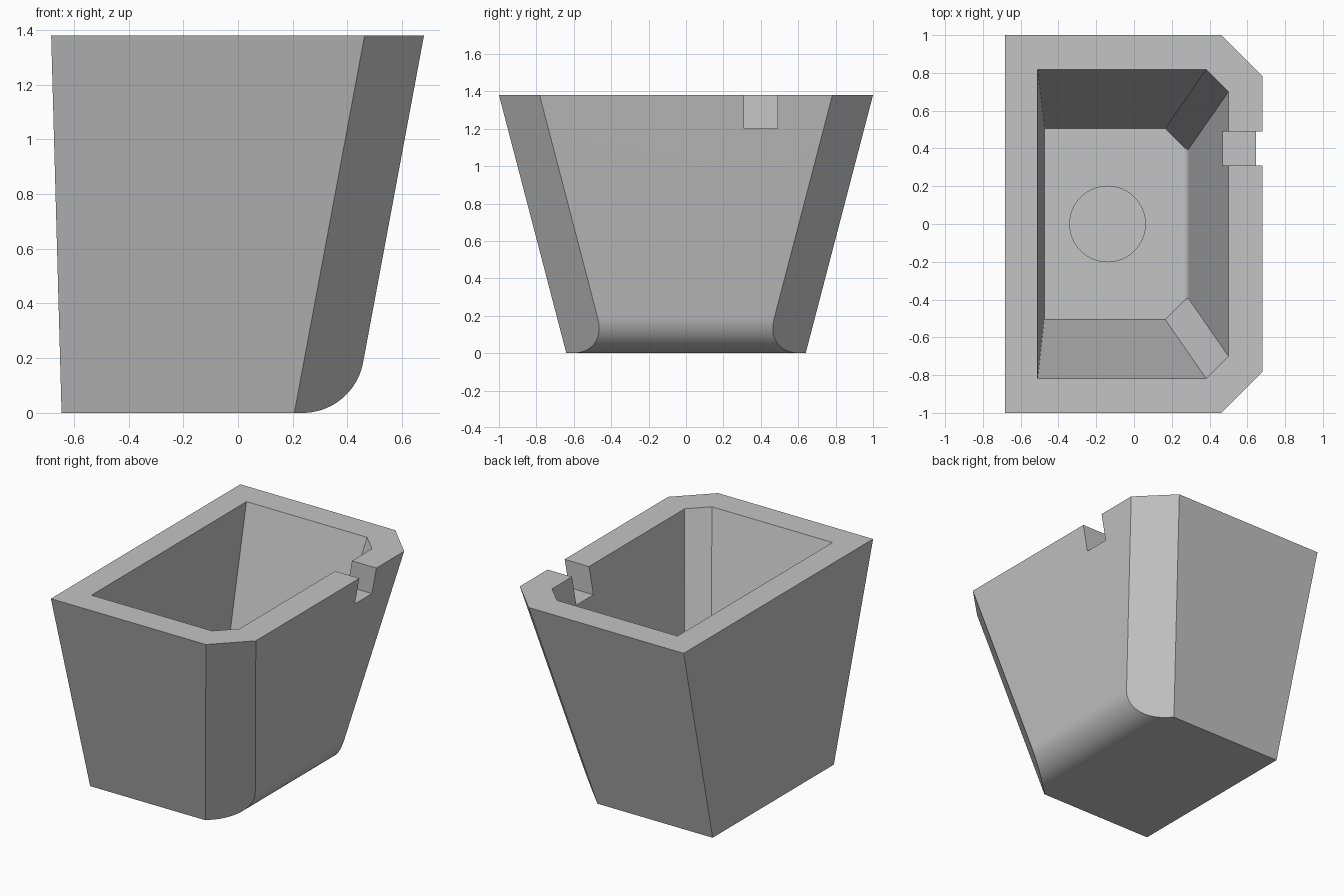
import bpy, bmesh, math
from mathutils import Vector

old = bpy.data.objects.get("Cube")
if old:
    bpy.data.objects.remove(old, do_unlink=True)

grey = bpy.data.materials.new("light grey")
grey.use_nodes = True
tone = (0.55, 0.55, 0.55, 1)
grey.diffuse_color = tone
grey.node_tree.nodes["Principled BSDF"].inputs["Base Color"].default_value = tone

HEIGHT = 1.38


def finish(bm, name):
    bmesh.ops.recalc_face_normals(bm, faces=bm.faces)
    mesh = bpy.data.meshes.new(name)
    bm.to_mesh(mesh)
    bm.free()
    obj = bpy.data.objects.new(name, mesh)
    mesh.materials.append(grey)
    bpy.context.collection.objects.link(obj)
    return obj


def tapered_tub(name, z0, left, right, depth, chamfer, radius, rise=0):
    """Solid with sloping sides, two chamfered corners and a rounded lower edge.
    left, right and depth are (bottom, top) pairs; rise extends it above the rim."""
    def at(pair, z):
        return pair[0] + (pair[1] - pair[0]) * (z - z0) / (HEIGHT - z0)

    # side profile with the fillet
    top = HEIGHT + rise
    lean = math.atan((right[1] - right[0]) / (HEIGHT - z0))
    sweep = math.pi / 2 - lean
    cx = right[0] - radius * math.tan(sweep / 2)
    steps = 20
    profile = [(at(left, top), top), (left[0], z0)]
    for i in range(steps + 1):
        a = sweep * i / steps
        profile.append((cx + radius * math.sin(a), z0 + radius * (1 - math.cos(a))))
    profile.append((at(right, top), top))
    bm = bmesh.new()
    face = bm.faces.new([bm.verts.new((x, -2, z)) for x, z in profile])
    new = bmesh.ops.extrude_face_region(bm, geom=[face])["geom"]
    bmesh.ops.translate(bm, vec=(0, 4, 0),
                        verts=[v for v in new if isinstance(v, bmesh.types.BMVert)])

    # trim the sloping ends, then the chamfered corners
    for s in (-1, 1):
        low = Vector((right[0] - chamfer, s * depth[0], z0))
        slope = Vector((right[1] - chamfer, s * depth[1], HEIGHT)) - low
        for along in (Vector((1, 0, 0)), Vector((1, -s, 0))):
            normal = along.cross(slope).normalized()
            if normal.y * s < 0:
                normal.negate()
            cut = bmesh.ops.bisect_plane(bm, geom=bm.verts[:] + bm.edges[:] + bm.faces[:],
                                         plane_co=low, plane_no=normal, clear_outer=True)
            rim = [e for e in cut["geom_cut"] if isinstance(e, bmesh.types.BMEdge)]
            bmesh.ops.contextual_create(bm, geom=rim)
    return finish(bm, name)


def carve(obj, cutter):
    cutter.hide_render = True
    mod = obj.modifiers.new("carve", "BOOLEAN")
    mod.operation, mod.solver, mod.object = "DIFFERENCE", "EXACT", cutter
    bpy.context.view_layer.objects.active = obj
    bpy.ops.object.modifier_apply(modifier=mod.name)
    bpy.data.objects.remove(cutter, do_unlink=True)


# outer shell and hollow
bin_body = tapered_tub("bin_body", 0, (-0.645, -0.683), (0.423, 0.68), (0.64, 1), 0.217, 0.225)
carve(bin_body, tapered_tub("hollow_cutter", 0.18, (-0.475, -0.51), (0.283, 0.5),
                            (0.505, 0.818), 0.118, 0.04, rise=0.1))

# rim notch
bm = bmesh.new()
bmesh.ops.create_cube(bm, size=1)
bmesh.ops.scale(bm, vec=(0.5, 0.18, 0.36), verts=bm.verts)
bmesh.ops.translate(bm, vec=(0.6, 0.4, HEIGHT), verts=bm.verts)
carve(bin_body, finish(bm, "notch_cutter"))

# round recess in the floor
bm = bmesh.new()
bmesh.ops.create_cone(bm, cap_ends=True, segments=64, radius1=0.2, radius2=0.2, depth=0.16)
bmesh.ops.translate(bm, vec=(-0.14, 0, 0.18), verts=bm.verts)
carve(bin_body, finish(bm, "recess_cutter"))

bpy.ops.object.select_all(action="DESELECT")
bin_body.select_set(True)
bpy.context.view_layer.objects.active = bin_body
bpy.ops.object.shade_smooth_by_angle(angle=math.radians(20))
